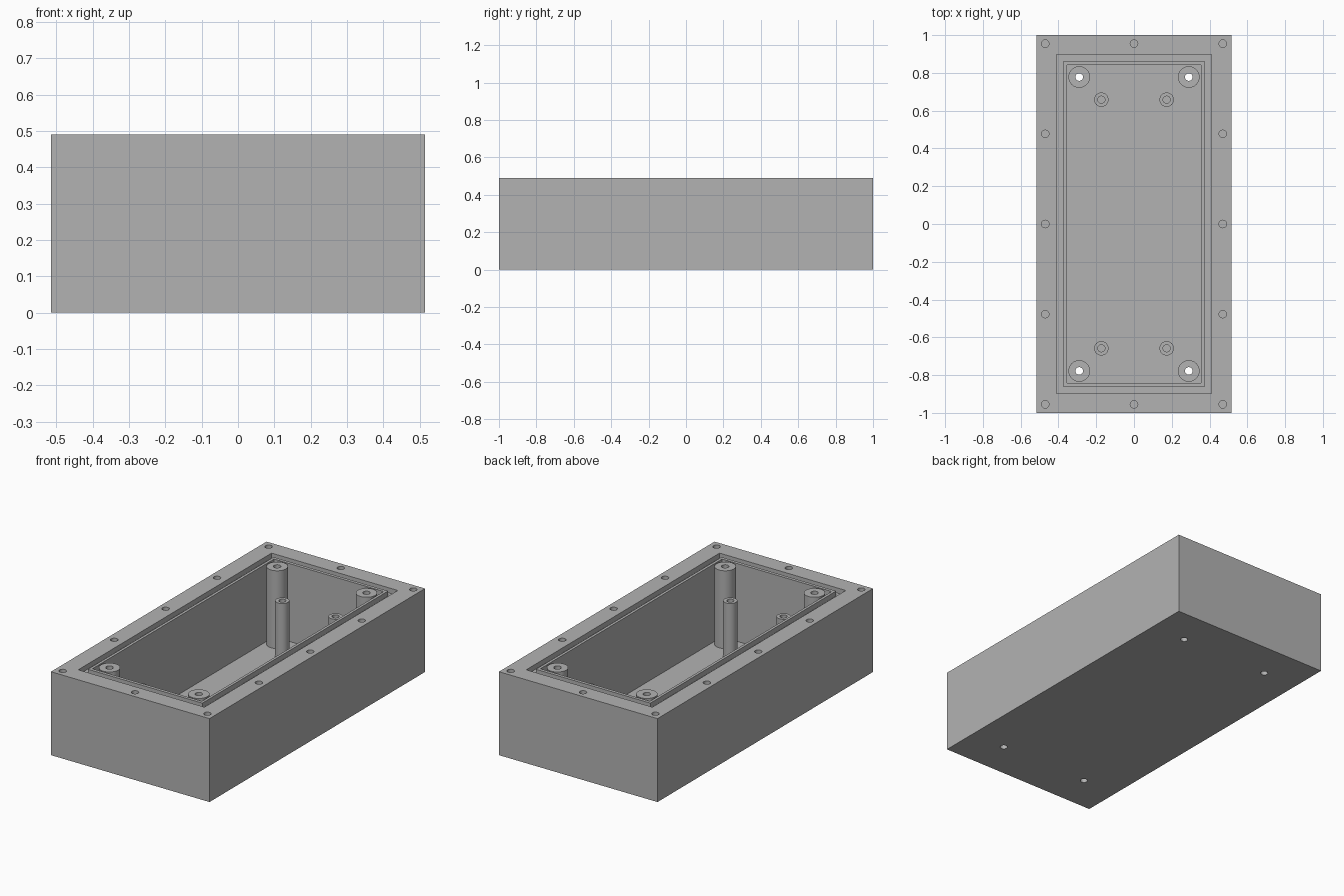
import bpy, bmesh, math

if "Cube" in bpy.data.objects:
    bpy.data.objects.remove(bpy.data.objects["Cube"], do_unlink=True)

HX, HY, TOP, FLOOR = 0.515, 1.0, 0.49, 0.033
GREY = (0.45, 0.45, 0.45, 1)
SEG = 40

mat = bpy.data.materials.new("plain grey")
mat.use_nodes = True
mat.diffuse_color = GREY
mat.node_tree.nodes["Principled BSDF"].inputs["Base Color"].default_value = GREY


def loft(bm, rings, cap_start=True, cap_end=True):
    """Bridge successive rings of points, optionally closing both ends."""
    loops = [[bm.verts.new(p) for p in ring] for ring in rings]
    n = len(loops[0])
    for a, b in zip(loops, loops[1:]):
        for i in range(n):
            j = (i + 1) % n
            bm.faces.new((a[i], a[j], b[j], b[i]))
    if cap_start:
        bm.faces.new(loops[0][::-1])
    if cap_end:
        bm.faces.new(loops[-1])


def rectangle(hx, hy, z):
    return [(-hx, -hy, z), (hx, -hy, z), (hx, hy, z), (-hx, hy, z)]


def circle(x, y, r, z):
    angles = [2 * math.pi * i / SEG for i in range(SEG)]
    return [(x + r * math.cos(a), y + r * math.sin(a), z) for a in angles]


def finish(bm, name):
    bmesh.ops.recalc_face_normals(bm, faces=bm.faces)
    mesh = bpy.data.meshes.new(name)
    bm.to_mesh(mesh)
    bm.free()
    mesh.materials.append(mat)
    obj = bpy.data.objects.new(name, mesh)
    bpy.context.collection.objects.link(obj)
    return obj


def activate(obj):
    bpy.ops.object.select_all(action='DESELECT')
    obj.select_set(True)
    bpy.context.view_layer.objects.active = obj


# Hollow case with a gasket groove and a thin inner lip
bm = bmesh.new()
groove = TOP - 0.03
loft(bm, [rectangle(*r) for r in (
    (HX, HY, 0), (HX, HY, TOP),
    (0.41, 0.897, TOP), (0.41, 0.897, groove),
    (0.372, 0.862, groove), (0.372, 0.862, TOP),
    (0.356, 0.843, TOP), (0.356, 0.843, FLOOR))])
case = finish(bm, "case")

# Drill: blind screw holes in the rim, through holes under the tall posts
corners = [(sx, sy) for sx in (-1, 1) for sy in (-1, 1)]
rim_holes = [(s * 0.47, y) for s in (-1, 1) for y in (-0.955, -0.477, 0, 0.477, 0.955)]
rim_holes += [(0, -0.955), (0, 0.955)]
bm = bmesh.new()
for x, y in rim_holes:
    loft(bm, [circle(x, y, 0.02, TOP - 0.2), circle(x, y, 0.02, TOP + 0.05)])
for sx, sy in corners:
    x, y = sx * 0.29, sy * 0.778
    loft(bm, [circle(x, y, 0.02, -0.05), circle(x, y, 0.02, FLOOR + 0.05)])
drill = finish(bm, "drill")
drill.hide_render = True

cut = case.modifiers.new("holes", 'BOOLEAN')
cut.operation = 'DIFFERENCE'
cut.solver = 'EXACT'
cut.object = drill
activate(case)
bpy.ops.object.modifier_apply(modifier="holes")
bpy.data.objects.remove(drill, do_unlink=True)
bpy.ops.object.shade_smooth_by_angle(angle=math.radians(30))


# Posts standing on the floor inside the case
def post(name, x, y, radius, bore, top, bottom, blind):
    bm = bmesh.new()
    profile = ((radius, FLOOR), (radius, top), (bore, top), (bore, bottom))
    loft(bm, [circle(x, y, r, z) for r, z in profile], False, blind)
    obj = finish(bm, name)
    # An open tube needs its outer wall facing away from the axis
    bm = bmesh.new()
    bm.from_mesh(obj.data)
    wall = min(bm.faces, key=lambda f: abs(f.calc_center_median().z - (FLOOR + top) / 2)
               - f.calc_area())
    c = wall.calc_center_median()
    if wall.normal.x * (c.x - x) + wall.normal.y * (c.y - y) < 0:
        bmesh.ops.reverse_faces(bm, faces=bm.faces)
    bm.to_mesh(obj.data)
    bm.free()
    activate(obj)
    bpy.ops.object.shade_smooth_by_angle(angle=math.radians(30))


for sx, sy in corners:
    place = ("back" if sy > 0 else "front") + ("_left" if sx > 0 else "_right")
    post(place + "_tall_post", sx * 0.29, sy * 0.778, 0.057, 0.02, TOP, FLOOR, False)
    post(place + "_short_post", sx * 0.173, sy * 0.658, 0.038, 0.019, 0.366, 0.17, True)
